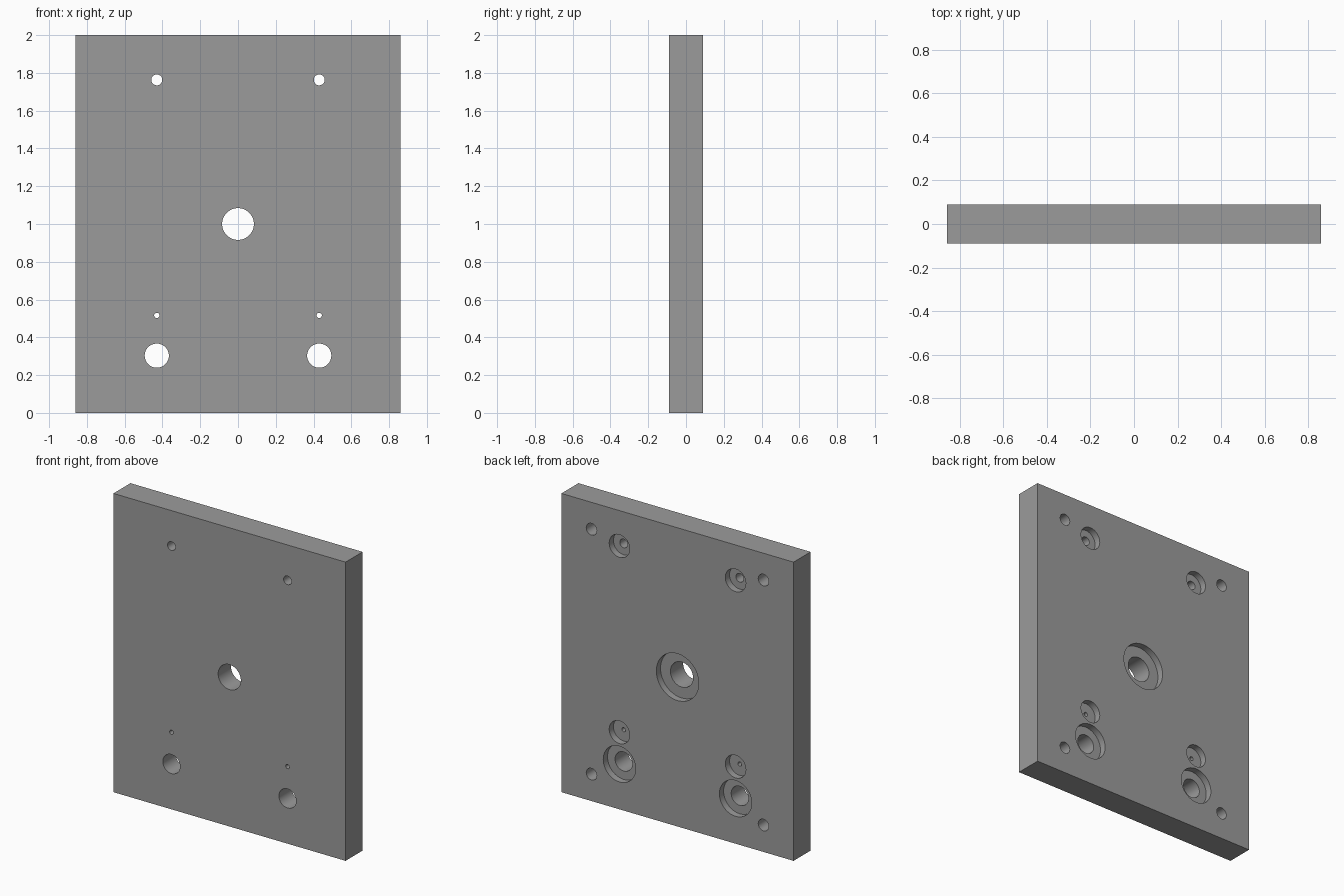
import bpy, bmesh, math

if "Cube" in bpy.data.objects:
    bpy.data.objects.remove(bpy.data.objects["Cube"])

W, T, H = 1.72, 0.18, 2.0
BACK = T / 2
BORE_DEPTH = 0.045
OUT = 0.05  # overshoot of cutters past the faces


def lathe(bm, x, z, profile, seg=48):
    """Closed solid turned about the y axis from (radius, y) pairs."""
    rings = [[bm.verts.new((x + r * math.cos(2 * math.pi * i / seg), y,
                            z + r * math.sin(2 * math.pi * i / seg)))
              for i in range(seg)] for r, y in profile]
    for a, b in zip(rings, rings[1:]):
        for i in range(seg):
            j = (i + 1) % seg
            bm.faces.new((a[i], a[j], b[j], b[i]))
    bm.faces.new(rings[0])
    bm.faces.new(rings[-1])


def counterbore(bm, x, z, r_hole, r_bore):
    floor = BACK - BORE_DEPTH
    lathe(bm, x, z, [(r_hole, -BACK - OUT), (r_hole, floor),
                     (r_bore, floor), (r_bore, BACK + OUT)])


def blind_hole(bm, x, z, r, depth):
    lathe(bm, x, z, [(r, BACK - depth), (r, BACK + OUT)])


# plate
bpy.ops.mesh.primitive_cube_add(size=1, location=(0, 0, H / 2))
plate = bpy.context.object
plate.name = "mounting_plate"
plate.scale = (W, T, H)
bpy.ops.object.transform_apply(location=True, rotation=False, scale=True)
steel = bpy.data.materials.new("dark_steel")
steel.diffuse_color = (0.33, 0.33, 0.33, 1)
steel.use_nodes = True
steel.node_tree.nodes["Principled BSDF"].inputs["Base Color"].default_value = steel.diffuse_color
plate.data.materials.append(steel)

# hole cutters: centre bore, mirrored counterbores, corner blind holes
bm = bmesh.new()
counterbore(bm, 0, 1.0, 0.084, 0.157)
for side in (-1, 1):
    x = side * 0.43
    counterbore(bm, x, 1.763, 0.029, 0.076)
    counterbore(bm, x, 0.516, 0.014, 0.076)
    counterbore(bm, x, 0.303, 0.064, 0.12)
    for z in (0.18, 1.82):
        blind_hole(bm, side * 0.637, z, 0.039, 0.135)
bmesh.ops.recalc_face_normals(bm, faces=bm.faces)
mesh = bpy.data.meshes.new("hole_cutter")
bm.to_mesh(mesh)
bm.free()
mesh.materials.append(steel)
cutter = bpy.data.objects.new("hole_cutter", mesh)
cutter.hide_render = True
bpy.context.collection.objects.link(cutter)

# drill the plate
mod = plate.modifiers.new("holes", 'BOOLEAN')
mod.operation = 'DIFFERENCE'
mod.solver = 'EXACT'
mod.object = cutter
bpy.context.view_layer.objects.active = plate
bpy.ops.object.modifier_apply(modifier=mod.name)
bpy.data.objects.remove(cutter)
bpy.ops.object.shade_smooth_by_angle()
